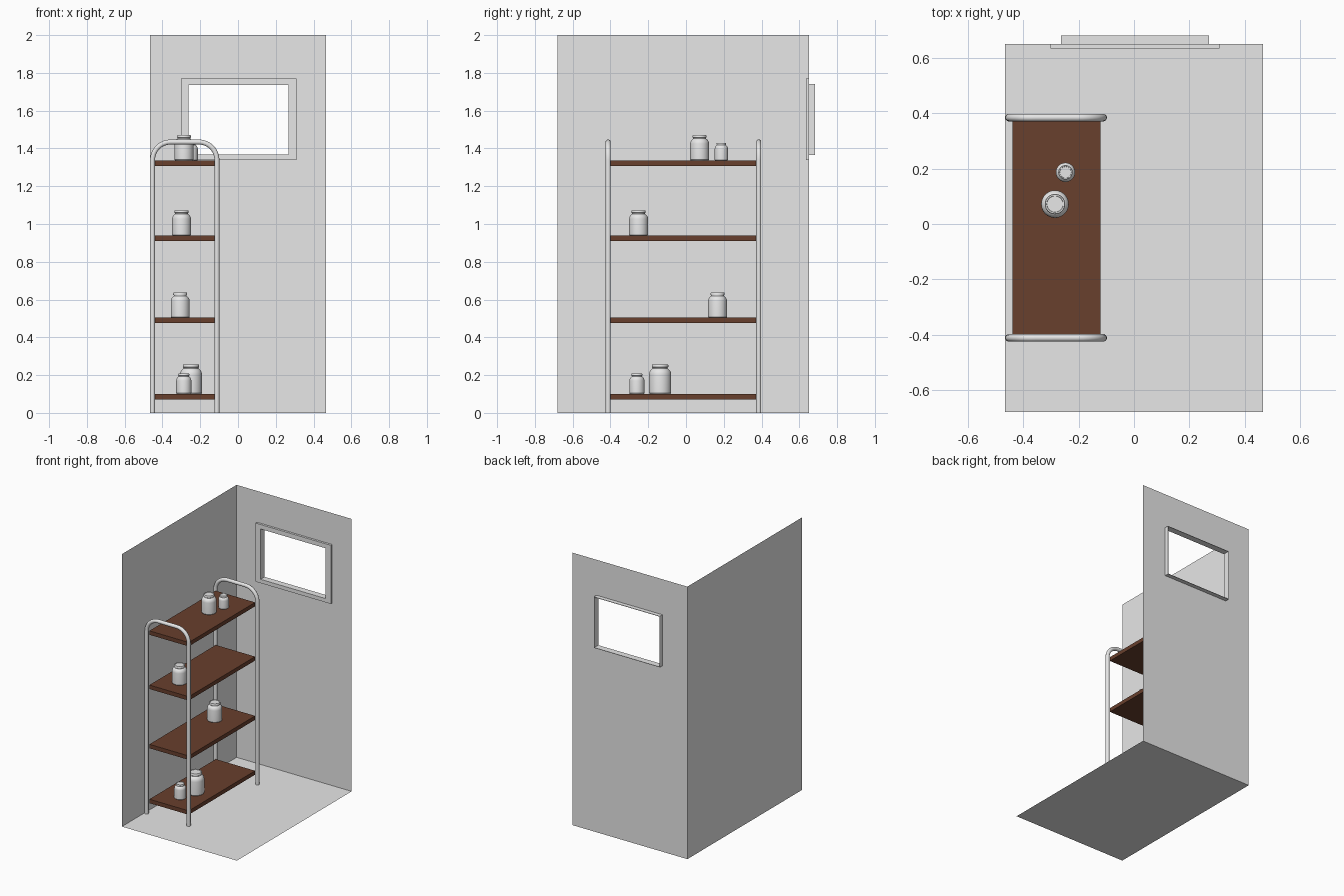
import bpy, bmesh, math

if "Cube" in bpy.data.objects:
    bpy.data.objects.remove(bpy.data.objects["Cube"])


def material(name, rgb):
    m = bpy.data.materials.new(name)
    m.diffuse_color = (*rgb, 1)
    m.use_nodes = True
    m.node_tree.nodes["Principled BSDF"].inputs["Base Color"].default_value = m.diffuse_color
    return m


GREY = material("light grey", (0.8, 0.8, 0.8))
BROWN = material("dark brown wood", (0.14, 0.05, 0.026))


def finish(name, bm, mat, smooth=False, fix=True):
    if fix:
        bmesh.ops.recalc_face_normals(bm, faces=bm.faces)
    me = bpy.data.meshes.new(name)
    bm.to_mesh(me)
    bm.free()
    me.materials.append(mat)
    ob = bpy.data.objects.new(name, me)
    bpy.context.collection.objects.link(ob)
    if smooth:
        bpy.ops.object.select_all(action='DESELECT')
        ob.select_set(True)
        bpy.context.view_layer.objects.active = ob
        bpy.ops.object.shade_smooth_by_angle(angle=math.radians(35))
    return ob


def quad(name, pts, mat):
    bm = bmesh.new()
    bm.faces.new([bm.verts.new(p) for p in pts])
    finish(name, bm, mat, fix=False)


def box(name, x0, x1, y0, y1, z0, z1, mat):
    bm = bmesh.new()
    bmesh.ops.create_cube(bm, size=1)
    for v in bm.verts:
        v.co = (x1 if v.co.x > 0 else x0, y1 if v.co.y > 0 else y0, z1 if v.co.z > 0 else z0)
    finish(name, bm, mat)


def ring(name, outer, inner, y0, y1=None):
    """Rectangular ring in the xz plane; a solid frame when y1 is given."""
    bm = bmesh.new()

    def loop(r, y):
        xa, xb, za, zb = r
        return [bm.verts.new(p) for p in ((xa, y, za), (xb, y, za), (xb, y, zb), (xa, y, zb))]

    loops = [loop(outer, y0), loop(inner, y0)]
    if y1 is not None:
        loops += [loop(inner, y1), loop(outer, y1)]
    pairs = list(zip(loops, loops[1:]))
    if y1 is not None:
        pairs.append((loops[-1], loops[0]))
    for a, b in pairs:
        for i in range(4):
            j = (i + 1) % 4
            bm.faces.new((a[i], a[j], b[j], b[i]))
    finish(name, bm, GREY, fix=y1 is not None)


# Room: floor, left wall, back wall with a window hole
X, YF, YB, H = 0.467, -0.68, 0.651, 2.0
quad("floor", [(-X, YF, 0), (X, YF, 0), (X, YB, 0), (-X, YB, 0)], GREY)
quad("left_wall", [(-X, YF, 0), (-X, YB, 0), (-X, YB, H), (-X, YF, H)], GREY)
flange = (-0.302, 0.309, 1.34, 1.77)
tube = (-0.264, 0.271, 1.365, 1.74)
reveal = (-0.261, 0.268, 1.368, 1.737)
ring("back_wall", (-X, X, 0, H), flange, YB)

# Window: flat inner trim and thin sleeve sticking out of the back
ring("window_trim", flange, tube, 0.635, YB)
ring("window_sleeve", tube, reveal, 0.635, 0.682)

# Shelves
SHELF_TOPS = (0.101, 0.504, 0.939, 1.337)
for i, z in enumerate(SHELF_TOPS):
    box(f"shelf_{i + 1}", -0.44, -0.121, -0.399, 0.371, z - 0.029, z, BROWN)


# Arched tube legs at both ends
def arch(name, y, r=0.0137, bend=0.095, n=12, steps=8):
    xl, xr, zt = -0.4525, -0.1115, 1.434
    path = [(xl, 0, 0.0)]
    for cx, start in ((xl + bend, math.pi), (xr - bend, math.pi / 2)):
        for k in range(steps + 1):
            a = start - k * math.pi / 2 / steps
            path.append((cx + bend * math.cos(a), zt - bend + bend * math.sin(a), a))
    path[0] = (xl, 0, math.pi)
    path.append((xr, 0, 0.0))
    bm = bmesh.new()
    loops = []
    for px, pz, a in path:
        lp = []
        for k in range(n):
            t = 2 * math.pi * (k + 0.5) / n
            d = r * math.cos(t)
            lp.append(bm.verts.new((px + d * math.cos(a), y + r * math.sin(t), pz + d * math.sin(a))))
        loops.append(lp)
    for a, b in zip(loops, loops[1:]):
        for k in range(n):
            j = (k + 1) % n
            bm.faces.new((a[k], a[j], b[j], b[k]))
    bm.faces.new(loops[0])
    bm.faces.new(loops[-1])
    finish(name, bm, GREY, smooth=True)


arch("front_arch_legs", -0.412)
arch("back_arch_legs", 0.385)

# Jars: one lathed profile, scaled
PROFILE = [(0.047, 0), (0.05, 0.004), (0.05, 0.088), (0.0485, 0.097), (0.044, 0.106),
           (0.038, 0.112), (0.034, 0.115), (0.034, 0.119), (0.037, 0.121), (0.037, 0.130),
           (0.035, 0.133), (0.030, 0.133), (0.029, 0.130)]


def jar(name, x, y, z, s, n=28):
    bm = bmesh.new()
    loops = [[bm.verts.new((x + s * r * math.cos(2 * math.pi * k / n),
                            y + s * r * math.sin(2 * math.pi * k / n), z + s * h))
              for k in range(n)] for r, h in PROFILE]
    for a, b in zip(loops, loops[1:]):
        for k in range(n):
            j = (k + 1) % n
            bm.faces.new((a[k], a[j], b[j], b[k]))
    bm.faces.new(loops[0])
    bm.faces.new(loops[-1])
    finish(name, bm, GREY, smooth=True)


JARS = [(-0.286, 0.072, 3, 1.0), (-0.248, 0.187, 3, 0.7), (-0.299, -0.251, 2, 1.0),
        (-0.306, 0.167, 1, 1.0), (-0.249, -0.137, 0, 1.17), (-0.287, -0.26, 0, 0.8)]
for i, (x, y, shelf, s) in enumerate(JARS):
    jar(f"jar_{i + 1}", x, y, SHELF_TOPS[shelf], s)
